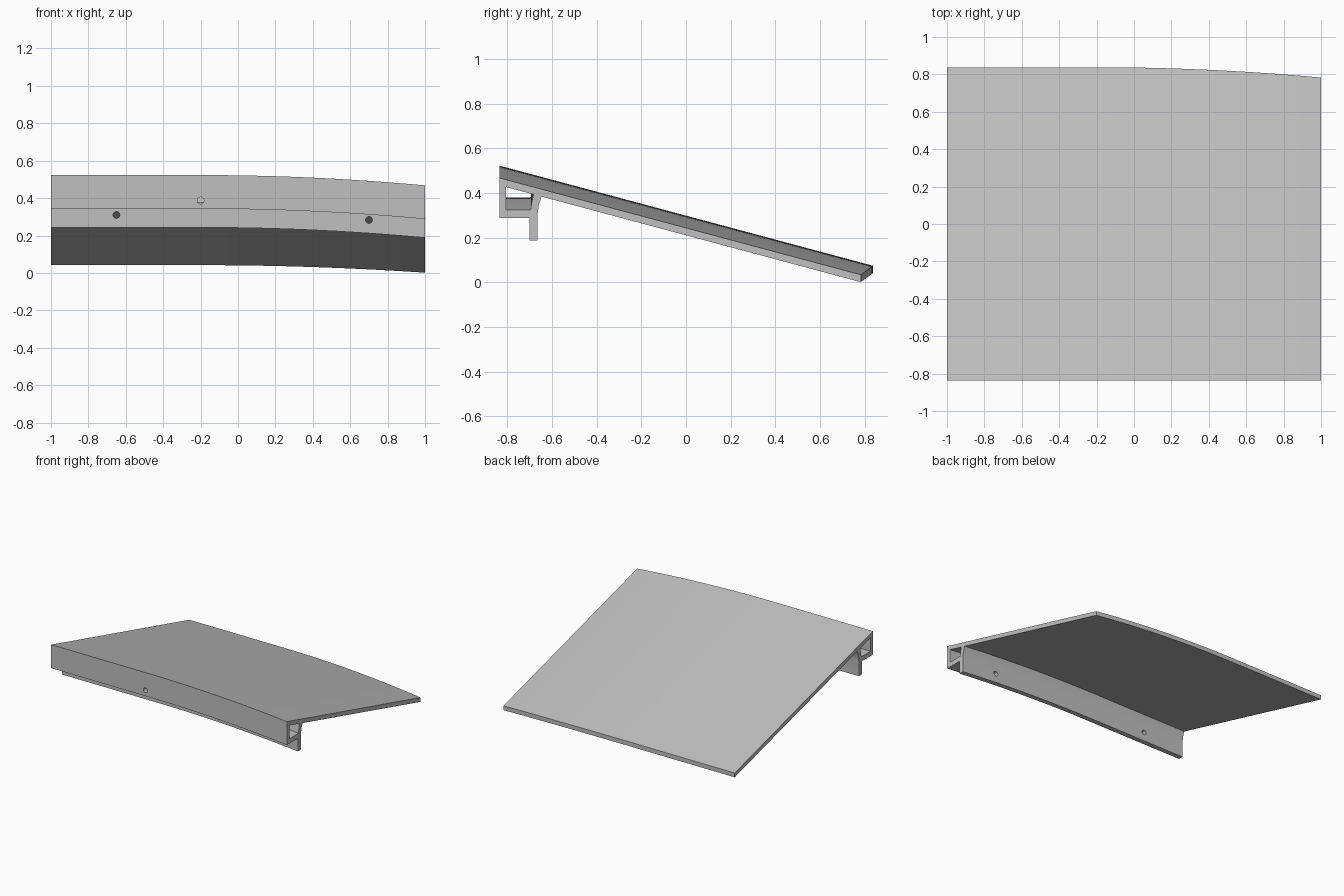
import bpy, bmesh, math
from mathutils import Matrix

cube = bpy.data.objects.get("Cube")
if cube:
    bpy.data.objects.remove(cube, do_unlink=True)

SLOPE = math.tan(math.radians(15))
FRONT, BACK, TOP, THICK = -0.836, 0.838, 0.523, 0.033
BEND_START, BEND_DROP, STEPS = -0.2, 0.055, 20


def top_z(y):
    return TOP - (y - FRONT) * SLOPE


def under_z(y):
    return top_z(y) - THICK


def drop(x):
    return BEND_DROP * (max(0, x - BEND_START) / (1 - BEND_START)) ** 2


def make_object(name, bm):
    bmesh.ops.recalc_face_normals(bm, faces=bm.faces)
    mesh = bpy.data.meshes.new(name)
    bm.to_mesh(mesh)
    bm.free()
    obj = bpy.data.objects.new(name, mesh)
    bpy.context.collection.objects.link(obj)
    return obj


def sweep(name, section, stations):
    """Sweep a y-z section along the bend, keeping the far edge on the slope."""
    bm = bmesh.new()
    rings = []
    for x in stations:
        d = drop(x)
        ring = []
        for y, kind in section:
            yy = y - d if y == BACK else y
            z = kind(yy) if callable(kind) else kind
            ring.append(bm.verts.new((x, yy, z - d)))
        rings.append(ring)
    n = len(section)
    for a, b in zip(rings, rings[1:]):
        for i in range(n):
            j = (i + 1) % n
            bm.faces.new((a[i], a[j], b[j], b[i]))
    bm.faces.new(rings[0])
    bm.faces.new(rings[-1])
    return make_object(name, bm)


def hole_cutter(name, x, y, z):
    bm = bmesh.new()
    bmesh.ops.create_cone(bm, cap_ends=True, segments=24, radius1=0.018,
                          radius2=0.018, depth=0.08,
                          matrix=Matrix.Translation((x, y, z))
                          @ Matrix.Rotation(math.pi / 2, 4, 'X'))
    return make_object(name, bm)


bend = [BEND_START + (1 - BEND_START) * i / STEPS for i in range(STEPS + 1)]

# Sloping panel with front lip, box channel and hanging flange
panel = sweep("sloped_panel", [
    (FRONT, top_z), (BACK, top_z), (BACK, under_z), (-0.647, under_z),
    (-0.66, 0.4), (-0.665, 0.36), (-0.665, 0.243), (-0.702, 0.243),
    (-0.702, 0.343), (FRONT, 0.343)], [-1] + bend)

# Hollow channel behind the lip
cutters = [sweep("channel_cutter", [
    (-0.807, under_z), (-0.683, under_z), (-0.692, 0.41),
    (-0.696, 0.38), (-0.807, 0.38)], [-1.05] + bend + [1.05])]

# Two flange holes and one lip hole
cutters += [hole_cutter("flange_hole_right", -0.65, -0.684, 0.31),
            hole_cutter("flange_hole_left", 0.7, -0.684, 0.283),
            hole_cutter("lip_hole", -0.2, -0.836, 0.387)]

bpy.ops.object.select_all(action='DESELECT')
bpy.context.view_layer.objects.active = panel
panel.select_set(True)
for c in cutters:
    c.hide_render = True
    mod = panel.modifiers.new(c.name, 'BOOLEAN')
    mod.operation, mod.solver, mod.object = 'DIFFERENCE', 'EXACT', c
    bpy.ops.object.modifier_apply(modifier=mod.name)
    bpy.data.objects.remove(c, do_unlink=True)

# Plain grey finish
grey = bpy.data.materials.new("plain_grey")
grey.use_nodes = True
colour = (0.53, 0.53, 0.53, 1)
grey.diffuse_color = colour
grey.node_tree.nodes["Principled BSDF"].inputs["Base Color"].default_value = colour
panel.data.materials.clear()
panel.data.materials.append(grey)
bpy.ops.object.shade_smooth_by_angle(angle=math.radians(12))
